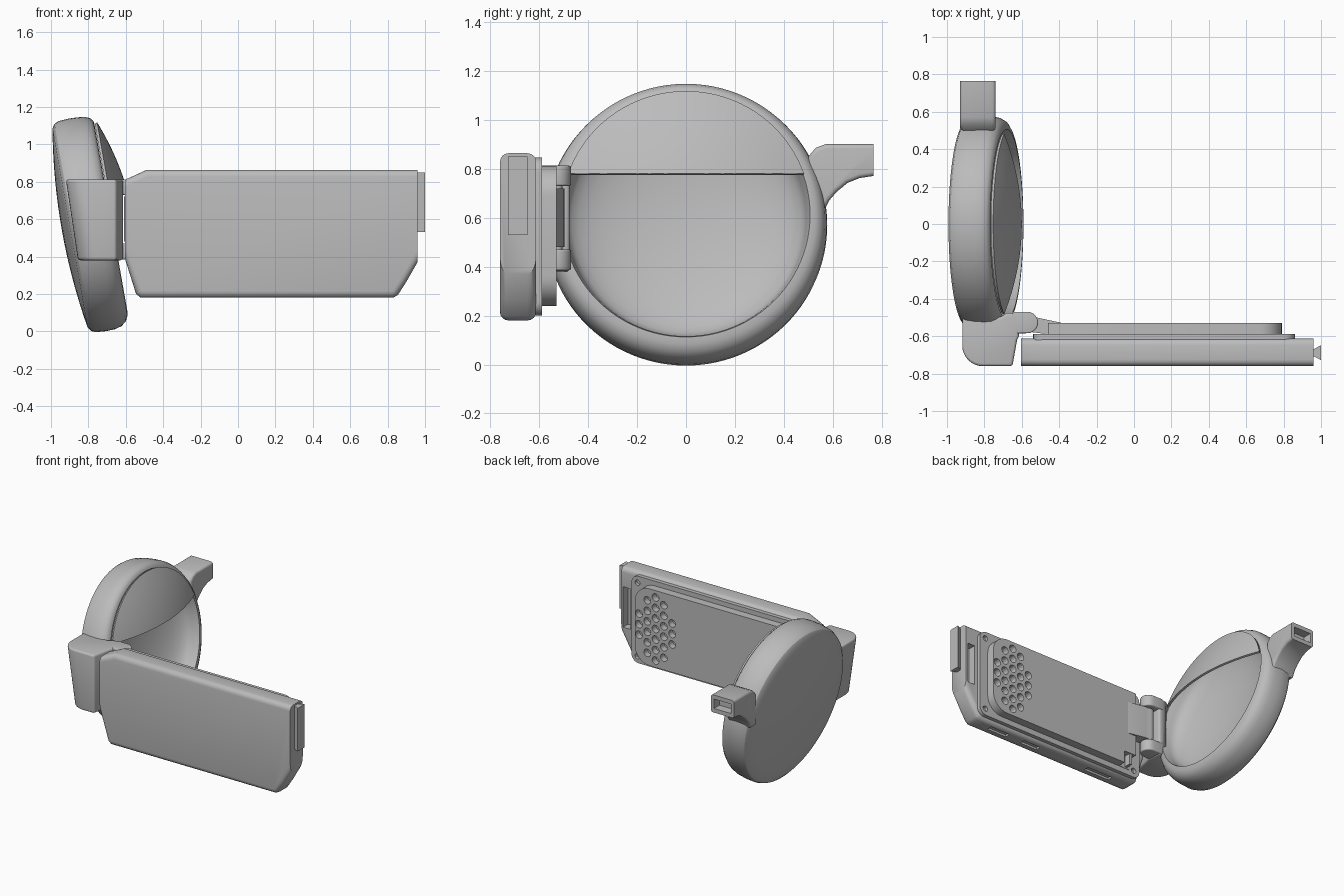
import bpy, bmesh, math
from mathutils import Vector

cube = bpy.data.objects.get("Cube")
if cube:
    bpy.data.objects.remove(cube, do_unlink=True)

grey = bpy.data.materials.new("plain grey")
grey.use_nodes = True
grey.diffuse_color = (0.5, 0.5, 0.5, 1)
grey.node_tree.nodes["Principled BSDF"].inputs["Base Color"].default_value = (0.5, 0.5, 0.5, 1)


def finish(name, bm):
    bmesh.ops.recalc_face_normals(bm, faces=bm.faces[:])
    mesh = bpy.data.meshes.new(name)
    bm.to_mesh(mesh)
    bm.free()
    mesh.materials.append(grey)
    obj = bpy.data.objects.new(name, mesh)
    bpy.context.collection.objects.link(obj)
    return obj


def activate(obj):
    bpy.ops.object.select_all(action='DESELECT')
    obj.select_set(True)
    bpy.context.view_layer.objects.active = obj


def smooth(obj, angle=35):
    activate(obj)
    bpy.ops.object.shade_smooth_by_angle(angle=math.radians(angle))


def add_prism(bm, pts, axis, lo, hi):
    """Extrude a 2D outline along x, y or z."""
    def place(p, d):
        return {'x': (d, p[0], p[1]), 'y': (p[0], d, p[1]), 'z': (p[0], p[1], d)}[axis]
    a = [bm.verts.new(place(p, lo)) for p in pts]
    b = [bm.verts.new(place(p, hi)) for p in pts]
    bm.faces.new(a)
    bm.faces.new(b[::-1])
    for i in range(len(pts)):
        j = (i + 1) % len(pts)
        bm.faces.new((a[i], a[j], b[j], b[i]))


def prism(name, pts, axis, lo, hi, bevel=0, pick=None):
    bm = bmesh.new()
    add_prism(bm, pts, axis, lo, hi)
    bmesh.ops.recalc_face_normals(bm, faces=bm.faces[:])
    if bevel:
        edges = [e for e in bm.edges
                 if (pick(e) if pick else e.calc_face_angle(0) > 0.6)]
        bmesh.ops.bevel(bm, geom=edges, offset=bevel, segments=4, profile=0.5, affect='EDGES')
    obj = finish(name, bm)
    smooth(obj)
    return obj


def rect(x0, x1, y0, y1):
    return [(x0, y0), (x1, y0), (x1, y1), (x0, y1)]


def arc(cx, cy, r, start, end, n):
    steps = [math.radians(start + (end - start) * i / n) for i in range(n + 1)]
    return [(cx + r * math.cos(t), cy + r * math.sin(t)) for t in steps]


def circle(cx, cy, r, n=16):
    return arc(cx, cy, r, 0, 360, n)[:-1]


def cut(obj, shapes):
    """Subtract a set of separate prisms, each (outline, axis, low, high)."""
    bm = bmesh.new()
    for s in shapes:
        add_prism(bm, *s)
    cutter = finish("cutter", bm)
    cutter.hide_render = True
    mod = obj.modifiers.new("cut", 'BOOLEAN')
    mod.operation = 'DIFFERENCE'
    mod.solver = 'EXACT'
    mod.object = cutter
    activate(obj)
    bpy.ops.object.modifier_apply(modifier=mod.name)
    bpy.data.objects.remove(cutter, do_unlink=True)
    smooth(obj)


# Tilted frame of the round housing
TILT = math.radians(10)
CENTRE = Vector((-0.785, 0, 0.573))
N = Vector((math.cos(TILT), 0, math.sin(TILT)))
V = Vector((-math.sin(TILT), 0, math.cos(TILT)))


def lathe(bm, profile, segments=96):
    """Profile entries are radius, axial position and upward shift."""
    rings = []
    for r, a, s in profile:
        base = CENTRE + N * a + V * s
        if r == 0:
            rings.append([bm.verts.new(base)] * segments)
            continue
        ring = []
        for i in range(segments):
            t = 2 * math.pi * i / segments
            ring.append(bm.verts.new(base + Vector((0, r * math.cos(t), 0)) + V * r * math.sin(t)))
        rings.append(ring)
    for p, q in zip(rings, rings[1:]):
        for i in range(segments):
            j = (i + 1) % segments
            bm.faces.new(list(dict.fromkeys((p[i], p[j], q[j], q[i]))))


# Round housing: domed back, rounded rim, hollow bowl
back = [(0.54 * k / 8, -0.16 + 0.045 * (k / 8) ** 2, 0) for k in range(9)]
rim = [(0.562, -0.1, 0), (0.573, -0.075, 0), (0.577, -0.02, 0), (0.575, 0.03, 0),
       (0.568, 0.065, 0.003), (0.552, 0.092, 0.008), (0.53, 0.106, 0.014), (0.507, 0.11, 0.02)]
bowl = [(0.5, 0.09, 0.02)] + [(0.49 * math.cos(t), 0.06 - 0.15 * math.sin(t), 0.015)
                              for t in [math.pi / 2 * k / 10 for k in range(10)]]
bm = bmesh.new()
lathe(bm, back + rim + bowl + [(0, -0.09, 0.015)])
smooth(finish("round_housing", bm), 30)

# Hood: upper slice of a shallow dome over the bowl
bm = bmesh.new()
lathe(bm, [(0.505 * k / 14, 0.112 + 0.1 * (1 - (k / 14) ** 2), 0.02) for k in range(15)])
bmesh.ops.bisect_plane(bm, geom=bm.verts[:] + bm.edges[:] + bm.faces[:],
                       plane_co=(0, 0, 0.775), plane_no=(0, 0, 1), clear_inner=True)
hood = finish("hood", bm)
solid = hood.modifiers.new("thickness", 'SOLIDIFY')
solid.thickness = 0.015
activate(hood)
bpy.ops.object.modifier_apply(modifier=solid.name)
smooth(hood)

# Spout with a slot in its end
spout = prism("spout", [(0.5, 0.85), (0.53, 0.885), (0.57, 0.9), (0.765, 0.9), (0.765, 0.77),
                        (0.71, 0.762), (0.66, 0.742), (0.615, 0.705), (0.585, 0.67), (0.56, 0.62), (0.5, 0.62)],
              'x', -0.93, -0.74, 0.018,
              lambda e: abs(e.verts[0].co.x - e.verts[1].co.x) < 1e-4
              and min(v.co.y for v in e.verts) < 0.764)
cut(spout, [(rect(-0.905, -0.765, 0.8, 0.87), 'z', 0, 0)] and
    [(rect(-0.905, -0.765, 0.8, 0.87), 'y', 0.7, 0.8)])

# Hinge bracket, its outer side following the housing tilt
bracket = prism("hinge_bracket",
                [(-0.92, -0.49)] + arc(-0.81, -0.65, 0.11, 180, 270, 8)
                + [(-0.65, -0.76), (-0.625, -0.62), (-0.615, -0.6), (-0.62, -0.475), (-0.68, -0.475), (-0.72, -0.5)],
                'z', 0.38, 0.812, 0.015)
for v in bracket.data.vertices:
    if v.co.x < -0.7:
        v.co.x += (0.81 - v.co.z) * 0.15

# Hinge knuckles and pin
for name, lo, hi in (("lower_knuckle", 0.385, 0.47), ("upper_knuckle", 0.73, 0.812)):
    prism(name, [(-0.65, -0.585)] + arc(-0.57, -0.527, 0.057, -90, 90, 12) + [(-0.65, -0.47)],
          'z', lo, hi, 0.008)
prism("hinge_pin", circle(-0.57, -0.527, 0.022), 'z', 0.4, 0.8)

# Hinge tongue of the arm
prism("hinge_tongue", [(-0.38, -0.53), (-0.52, -0.5)] + arc(-0.57, -0.535, 0.04, 60, 270, 10)
      + [(-0.38, -0.6)], 'z', 0.48, 0.72)

# Arm body with rounded long edges
ARM = [(-0.605, 0.81), (-0.49, 0.863), (0.96, 0.863), (0.96, 0.37), (0.9, 0.265), (0.855, 0.195),
       (0.83, 0.18), (-0.52, 0.18), (-0.545, 0.2), (-0.605, 0.39)]


def long_edge(e):
    a, b = e.verts[0].co, e.verts[1].co
    return abs(a.y - b.y) < 1e-4 and abs(a.x - b.x) > 0.01


arm = prism("arm_body", ARM, 'y', -0.76, -0.612, 0.035, long_edge)
slots = [(rect(x0, x1, -0.7, -0.66), 'z', 0.17, 0.195)
         for x0, x1 in ((-0.36, -0.15), (0.27, 0.41), (0.54, 0.7))]
cut(arm, slots + [(rect(0.885, 0.945, 0.42, 0.72), 'y', -0.67, -0.58)])

# Dovetail rail on the far end
prism("end_rail", [(0.955, -0.705), (1.0, -0.728), (1.0, -0.648), (0.955, -0.672)], 'z', 0.53, 0.85)


def plate(x0, x1, z0, z1, r_near, r_far):
    """Outline with separate corner radii at its two ends."""
    return (arc(x1 - r_far, z0 + r_far, r_far, -90, 0, 8) + arc(x1 - r_far, z1 - r_far, r_far, 0, 90, 8)
            + arc(x0 + r_near, z1 - r_near, r_near, 90, 180, 4)
            + arc(x0 + r_near, z0 + r_near, r_near, 180, 270, 4))


# Lower back plate with screw holes
base_plate = prism("base_plate", plate(-0.54, 0.86, 0.2, 0.845, 0.05, 0.06), 'y', -0.63, -0.588)
cut(base_plate, [(circle(x, z, 0.02), 'y', -0.615, -0.55)
                 for x in (-0.49, 0.81) for z in (0.25, 0.795)])

# Raised grille plate with a honeycomb of round holes and a corner notch
grille = prism("grille_plate", plate(-0.46, 0.79, 0.24, 0.81, 0.01, 0.12), 'y', -0.6, -0.528)
holes = []
for col in range(-2, 3):
    for row in range(-4, 5):
        x, z = 0.62 + col * 0.068, 0.525 + (row + 0.5 * (col % 2)) * 0.078
        if ((x - 0.62) / 0.16) ** 2 + ((z - 0.525) / 0.25) ** 2 < 1:
            holes.append((circle(x, z, 0.028), 'y', -0.575, -0.5))
cut(grille, holes + [(rect(-0.5, -0.36, 0.2, 0.33), 'y', -0.585, -0.5)])

# Small latch standing in the notch
prism("notch_latch", rect(-0.43, -0.41, 0.25, 0.33), 'y', -0.6, -0.535)
